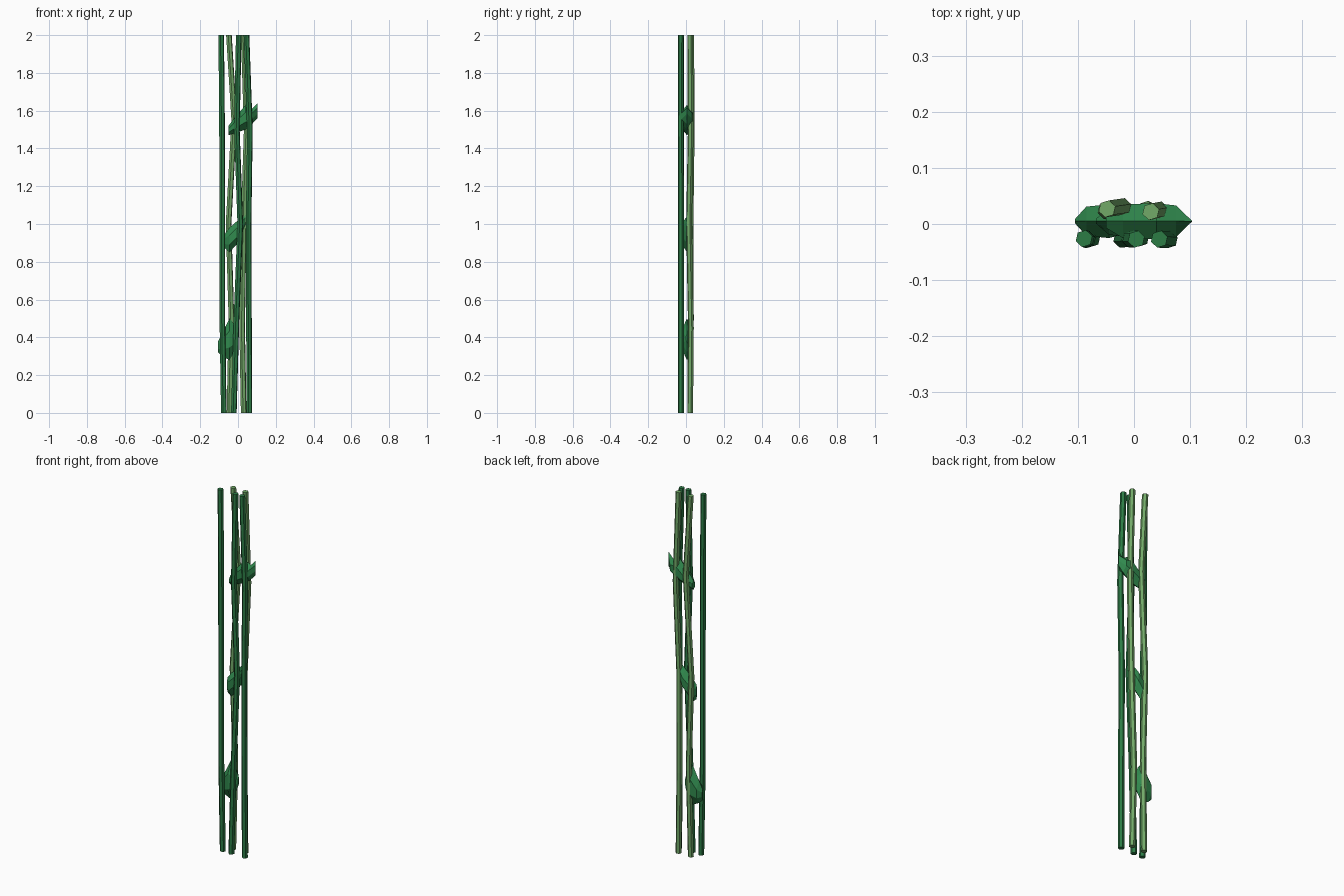
import bpy, bmesh, math


def material(name, rgb):
    m = bpy.data.materials.new(name)
    m.diffuse_color = (*rgb, 1)
    return m


DARK = material("dark_green", (0.025, 0.20, 0.06))
LIGHT = material("light_green", (0.17, 0.40, 0.14))
LEAF = material("leaf_green", (0.03, 0.25, 0.075))


def loft(name, rings, mat):
    """Skin a list of equally sized rings and cap both ends."""
    bm = bmesh.new()
    loops = [[bm.verts.new(p) for p in r] for r in rings]
    n = len(loops[0])
    for a, b in zip(loops, loops[1:]):
        for i in range(n):
            j = (i + 1) % n
            bm.faces.new((a[i], a[j], b[j], b[i]))
    bm.faces.new(loops[0][::-1])
    bm.faces.new(loops[-1])
    bmesh.ops.remove_doubles(bm, verts=bm.verts, dist=0.0005)
    bmesh.ops.recalc_face_normals(bm, faces=bm.faces)
    me = bpy.data.meshes.new(name)
    bm.to_mesh(me)
    bm.free()
    me.materials.append(mat)
    bpy.context.collection.objects.link(bpy.data.objects.new(name, me))


def stem(name, path, mat, r=0.0155):
    rings = [[(x + r * math.cos(k * math.tau / 6 + 0.3),
               y + r * math.sin(k * math.tau / 6 + 0.3), z) for k in range(6)]
             for x, y, z in path]
    loft(name, rings, mat)


def leaf(name, sections):
    """Sections along x: x, low z, high z, half thickness in y."""
    rings = []
    for x, lo, hi, w in sections:
        a, b = lo + (hi - lo) * 0.3, lo + (hi - lo) * 0.7
        rings.append([(x, 0.005, lo), (x, 0.005 + w, a), (x, 0.005 + w, b),
                      (x, 0.005, hi), (x, 0.005 - w, b), (x, 0.005 - w, a)])
    loft(name, rings, LEAF)


# Front stems
stem("front_stem_left", [(-0.075, -0.026, 0), (-0.083, -0.028, 0.5),
                         (-0.083, -0.028, 1.1), (-0.085, -0.027, 1.6), (-0.089, -0.026, 2)], DARK)
stem("front_stem_middle", [(-0.022, -0.027, 0), (-0.008, -0.026, 0.5),
                           (0.012, -0.025, 1.0), (-0.006, -0.027, 1.5), (0.004, -0.027, 2)], DARK)
stem("front_stem_right", [(0.060, -0.026, 0), (0.058, -0.027, 0.5),
                          (0.056, -0.026, 1.0), (0.063, -0.028, 1.5), (0.045, -0.027, 2)], DARK)

# Back stems
stem("back_stem_left", [(-0.045, 0.022, 0), (-0.035, 0.026, 0.5),
                        (-0.050, 0.024, 1.0), (-0.020, 0.031, 1.55), (-0.048, 0.027, 2)], LIGHT)
stem("back_stem_right", [(0.030, 0.022, 0), (0.022, 0.026, 0.45),
                         (0.030, 0.016, 1.0), (0.046, 0.025, 1.5), (0.030, 0.022, 2)], LIGHT)

# Leaf nodes between the stems
leaf("upper_leaf", [(-0.05, 1.47, 1.52, 0.012), (-0.02, 1.48, 1.56, 0.03),
                    (0.04, 1.50, 1.63, 0.032), (0.075, 1.53, 1.61, 0.028), (0.103, 1.56, 1.64, 0.001)])
leaf("middle_leaf", [(-0.068, 0.87, 0.95, 0.004), (-0.045, 0.85, 0.98, 0.024),
                     (0.0, 0.90, 1.02, 0.03), (0.022, 0.95, 1.04, 0.02), (0.04, 1.00, 1.05, 0.003)])
leaf("lower_leaf", [(-0.105, 0.32, 0.38, 0.004), (-0.085, 0.30, 0.42, 0.026),
                    (-0.045, 0.28, 0.50, 0.03), (-0.02, 0.32, 0.47, 0.024), (0.0, 0.37, 0.42, 0.004)])
